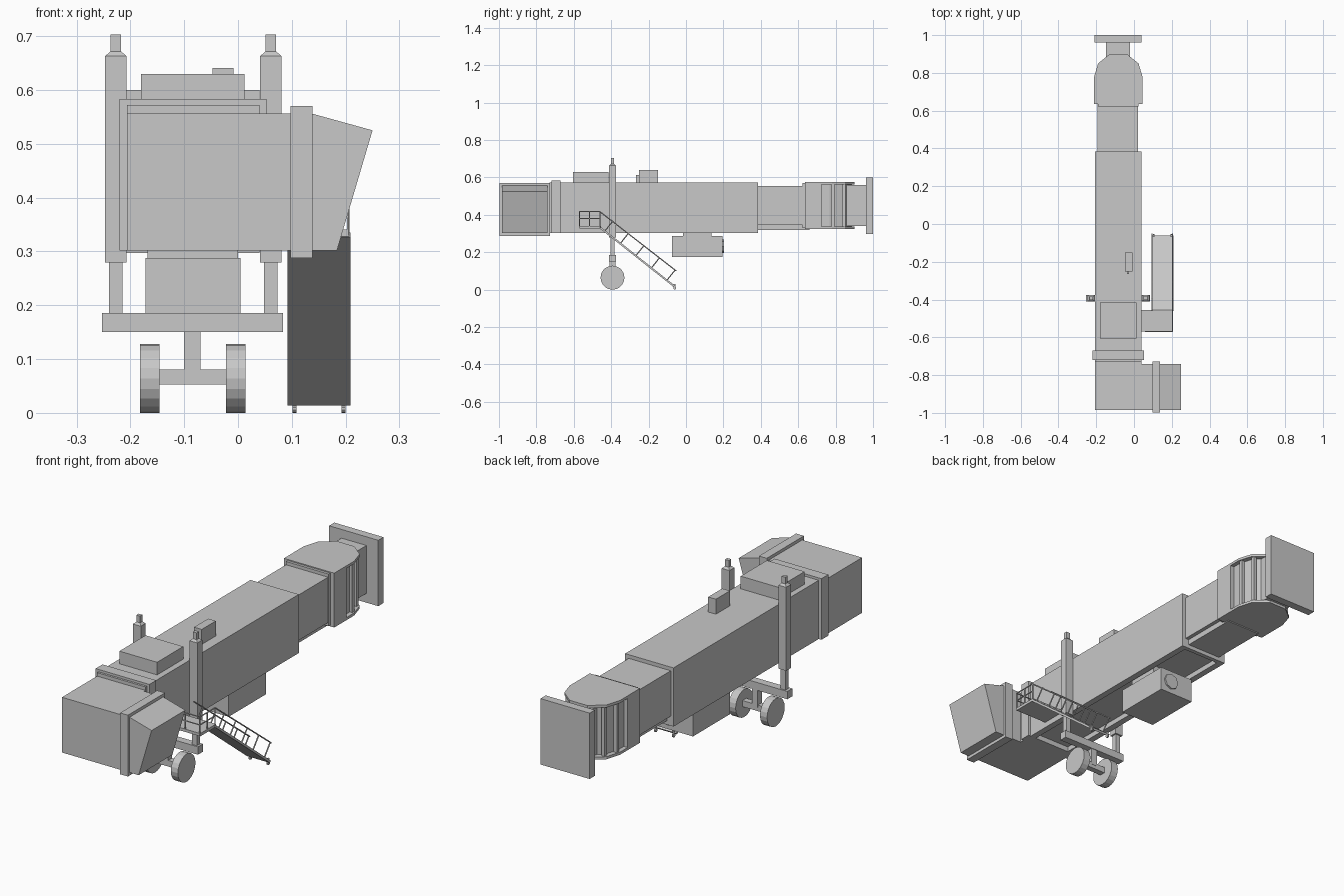
import bpy, bmesh, math
from mathutils import Vector

cube = bpy.data.objects.get("Cube")
if cube:
    bpy.data.objects.remove(cube, do_unlink=True)

grey = bpy.data.materials.new("plain grey")
grey.use_nodes = True
grey.diffuse_color = (0.58, 0.58, 0.58, 1)
grey.node_tree.nodes["Principled BSDF"].inputs["Base Color"].default_value = grey.diffuse_color


def finish(name, bm):
    bmesh.ops.recalc_face_normals(bm, faces=bm.faces)
    mesh = bpy.data.meshes.new(name)
    bm.to_mesh(mesh)
    bm.free()
    mesh.materials.append(grey)
    obj = bpy.data.objects.new(name, mesh)
    bpy.context.collection.objects.link(obj)
    return obj


def box(name, x, y, z):
    """Box given by its extent on each axis."""
    bm = bmesh.new()
    bmesh.ops.create_cube(bm, size=1)
    for v in bm.verts:
        v.co = [(a + b) / 2 + c * (b - a) for (a, b), c in zip((x, y, z), v.co)]
    return finish(name, bm)


def prism(name, points, offset):
    """Extrude a flat polygon along an offset."""
    bm = bmesh.new()
    face = bm.faces.new([bm.verts.new(p) for p in points])
    out = bmesh.ops.extrude_face_region(bm, geom=[face])
    moved = [g for g in out["geom"] if isinstance(g, bmesh.types.BMVert)]
    bmesh.ops.translate(bm, verts=moved, vec=offset)
    return finish(name, bm)


def rod(name, a, b, radius, sides=6):
    """Cylinder between two points."""
    a, b = Vector(a), Vector(b)
    bm = bmesh.new()
    bmesh.ops.create_cone(bm, cap_ends=True, segments=sides, radius1=radius,
                          radius2=radius, depth=(b - a).length)
    turn = (b - a).to_track_quat('Z', 'Y')
    for v in bm.verts:
        v.co = turn @ v.co + (a + b) / 2
    return finish(name, bm)


MID = -0.083  # centre line of the tunnel

# Outer tunnel with its underside rails
box("outer_tunnel", (-0.206, 0.04), (-0.73, 0.385), (0.326, 0.572))
for side, x in (("right", (-0.206, -0.176)), ("left", (0.01, 0.04))):
    box(side + "_floor_rail", x, (-0.67, 0.385), (0.302, 0.326))
box("floor_cross_bar", (-0.206, 0.04), (0.365, 0.385), (0.302, 0.326))

# Inner tunnel and its floor
box("inner_tunnel", (-0.192, 0.022), (0.38, 0.64), (0.346, 0.555))
box("inner_tunnel_floor", (-0.172, 0.004), (0.38, 0.66), (0.32, 0.346))

# Cab, collars and sloping docking hood
box("cab_collar", (-0.22, 0.053), (-0.72, -0.67), (0.302, 0.583))
box("cab", (-0.206, 0.1), (-0.985, -0.74), (0.302, 0.556))
box("cab_link", (-0.206, 0.04), (-0.75, -0.715), (0.302, 0.556))
box("hood_collar", (0.098, 0.138), (-0.997, -0.727), (0.288, 0.57))
hood = [(0.138, 0.302), (0.184, 0.302), (0.25, 0.525), (0.138, 0.556)]
prism("docking_hood", [(x, -0.985, z) for x, z in hood], (0, 0.245, 0))

# Rotunda: roof and floor slabs, solid sides, recessed curtain with posts
half = [(0.128, 0.635), (0.128, 0.78), (0.107, 0.85), (0.045, 0.9)]


def plan(points, z):
    return [(MID + x, y, z) for x, y in points] + [(MID - x, y, z) for x, y in reversed(points)]


prism("rotunda_floor", plan(half, 0.325), (0, 0, 0.012))
prism("rotunda_roof", plan(half, 0.563), (0, 0, 0.012))
box("rotunda_sides", (MID - 0.128, MID + 0.128), (0.635, 0.725), (0.33, 0.57))
inner = [(x - 0.02, y - 0.012) for x, y in half]
prism("rotunda_curtain", plan(inner, 0.33), (0, 0, 0.24))
for s in (-1, 1):
    for x, y in ((0.112, 0.785), (0.092, 0.845)):
        c = MID + s * x
        box("rotunda_post", (c - 0.008, c + 0.008), (y - 0.008, y + 0.008), (0.33, 0.57))

# Terminal connection
box("terminal_corridor", (-0.147, -0.02), (0.85, 0.97), (0.34, 0.56))
box("terminal_plate", (-0.21, 0.04), (0.962, 1.0), (0.297, 0.6))

# Roof units
box("roof_unit", (-0.18, 0.012), (-0.605, -0.415), (0.57, 0.63))
box("roof_cabinet", (-0.047, -0.008), (-0.252, -0.15), (0.57, 0.641))
box("roof_cabinet_duct", (-0.036, -0.026), (-0.266, -0.25), (0.57, 0.612))

# Underslung unit with a fan
box("underslung_neck", (-0.168, 0.0), (-0.015, 0.135), (0.285, 0.328))
box("underslung_unit", (-0.172, 0.005), (-0.075, 0.195), (0.175, 0.288))
rod("underslung_fan", (-0.05, 0.19, 0.232), (-0.05, 0.203, 0.232), 0.037, 8)

# Lift columns
Y = -0.393
for s, side in ((-1, "right"), (1, "left")):
    c = MID + s * 0.144

    def stack(part, w, z):
        box(side + part, (c - w, c + w), (Y - w * 0.9, Y + w * 0.9), z)

    stack("_column", 0.02, (0.279, 0.663))
    stack("_leg", 0.0125, (0.18, 0.29))
    stack("_column_rod", 0.0095, (0.67, 0.703))
    bm = bmesh.new()
    bmesh.ops.create_cone(bm, cap_ends=True, segments=4, radius1=0.028, radius2=0.0135, depth=0.009)
    for v in bm.verts:
        x, y, z = v.co
        v.co = (c + (x - y) * 0.707, Y + (x + y) * 0.636, 0.6675 + z)
    finish(side + "_column_cap", bm)

# Wheel bogie
box("lift_beam", (-0.253, 0.084), (Y - 0.018, Y + 0.018), (0.15, 0.186))
box("bogie_post", (-0.1, -0.07), (Y - 0.015, Y + 0.015), (0.07, 0.155))
box("bogie_axle", (-0.148, -0.02), (Y - 0.014, Y + 0.014), (0.053, 0.081))
for side, x in (("right", -0.182), ("left", -0.022)):
    rod(side + "_wheel", (x, Y, 0.064), (x + 0.036, Y, 0.064), 0.064, 20)

# Service platform and its railings
box("service_platform", (0.03, 0.207), (-0.57, -0.455), (0.328, 0.341))
R = 0.003
for z in (0.417, 0.38):
    rod("platform_side_rail", (0.205, -0.57, z), (0.205, -0.46, z), R)
    rod("platform_front_rail", (0.06, -0.57, z), (0.205, -0.57, z), R)
for y in (-0.57, -0.515, -0.46):
    rod("platform_post", (0.205, y, 0.33), (0.205, y, 0.417), R)
for x in (0.06, 0.13):
    rod("platform_post", (x, -0.57, 0.33), (x, -0.57, 0.417), R)

# Stair flight, railings and feet
top, foot = Vector((0, -0.455, 0.335)), Vector((0, -0.06, 0.022))
slope = (foot - top).normalized()
up = Vector((0, -slope.z, slope.y))
corners = [top, foot, foot - up * 0.01, top - up * 0.01]
prism("stair_flight", [p + Vector((0.092, 0, 0)) for p in corners], (0.117, 0, 0))
length = (foot - top).length
for x in (0.096, 0.205):
    side = Vector((x, 0, 0))
    rod("stair_handrail", (x, -0.46, 0.417), (x, -0.052, 0.1), R)
    for i in range(5):
        p = top + slope * length * (0.06 + 0.21 * i) + side
        rod("stair_post", p, p + up * 0.066, R)
for x in (0.105, 0.196):
    box("stair_foot", (x - 0.004, x + 0.004), (-0.066, -0.056), (0.008, 0.03))
    rod("stair_castor", (x - 0.004, -0.06, 0.008), (x + 0.004, -0.06, 0.008), 0.008, 10)
